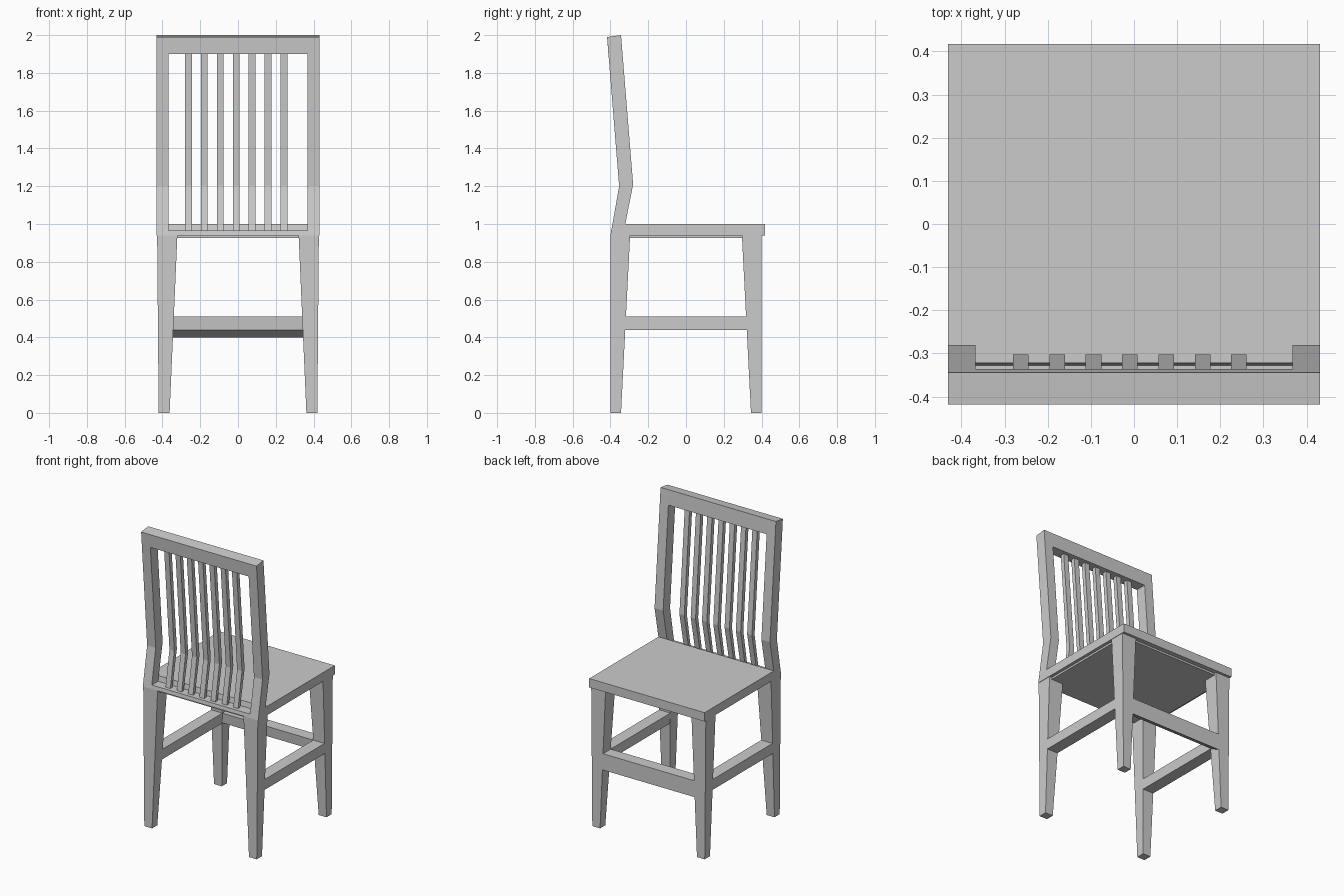
import bpy

if "Cube" in bpy.data.objects:
    bpy.data.objects.remove(bpy.data.objects["Cube"])


def make_mesh(name, verts, faces):
    me = bpy.data.meshes.new(name)
    me.from_pydata(verts, [], faces)
    ob = bpy.data.objects.new(name, me)
    bpy.context.collection.objects.link(ob)
    return ob


def extrude_x(name, profile, x0, x1):
    """Extrude a counter-clockwise (y, z) profile along x."""
    n = len(profile)
    verts = [(x, y, z) for x in (x0, x1) for y, z in profile]
    faces = [tuple(reversed(range(n))), tuple(range(n, 2 * n))]
    faces += [(i, (i + 1) % n, n + (i + 1) % n, n + i) for i in range(n)]
    return make_mesh(name, verts, faces)


def loft_z(name, low, high):
    """Join two level rectangles, each given as (x0, x1, y0, y1, z)."""
    verts = []
    for x0, x1, y0, y1, z in (low, high):
        verts += [(x0, y0, z), (x1, y0, z), (x1, y1, z), (x0, y1, z)]
    faces = [(3, 2, 1, 0), (4, 5, 6, 7)]
    faces += [(i, (i + 1) % 4, 4 + (i + 1) % 4, 4 + i) for i in range(4)]
    return make_mesh(name, verts, faces)


def mirror_x(ob):
    mod = ob.modifiers.new("mirror", 'MIRROR')
    mod.use_axis[0] = True
    mod.use_mirror_merge = False
    return ob


# Seat with shallow panel below
extrude_x("seat", [(-.333, .94), (.417, .94), (.417, 1), (-.322, 1)], -.431, .431)
loft_z("seat_underframe", (-.41, .41, -.385, .385, .927), (-.41, .41, -.385, .385, .94))

# Tapered legs, straight on the outer faces
mirror_x(loft_z("rear_leg", (.362, .42, -.4, -.344, 0), (.321, .428, -.4, -.296, .94)))
mirror_x(loft_z("front_leg", (.362, .42, .344, .4, 0), (.321, .428, .296, .4, .94)))

# Stretchers: two sides and a deeper front one with sloping underside
mirror_x(loft_z("side_stretcher", (.343, .424, -.33, .33, .44), (.34, .424, -.33, .33, .51)))
extrude_x("front_stretcher", [(.325, .44), (.4, .4), (.4, .51), (.318, .51)], -.355, .355)

# Bent back posts
post = [(-.4, .94), (-.333, .94), (-.28, 1.21), (-.344, 2.0), (-.418, 1.99), (-.354, 1.2)]
mirror_x(extrude_x("back_post", post, .367, .431))

# Top and bottom rails between the posts
extrude_x("top_rail", [(-.411, 1.9), (-.336, 1.9), (-.344, 2.0), (-.418, 1.99)], -.367, .367)
extrude_x("bottom_rail", [(-.4, .94), (-.333, .94), (-.328, .965), (-.396, .965)], -.367, .367)

# Seven bent slats
slat = [(-.373, .96), (-.352, .96), (-.303, 1.207), (-.36, 1.905), (-.388, 1.905), (-.331, 1.203)]
for i in range(7):
    x = -.2625 + i * .0843
    extrude_x(f"back_slat_{i + 1}", slat, x - .018, x + .018)
